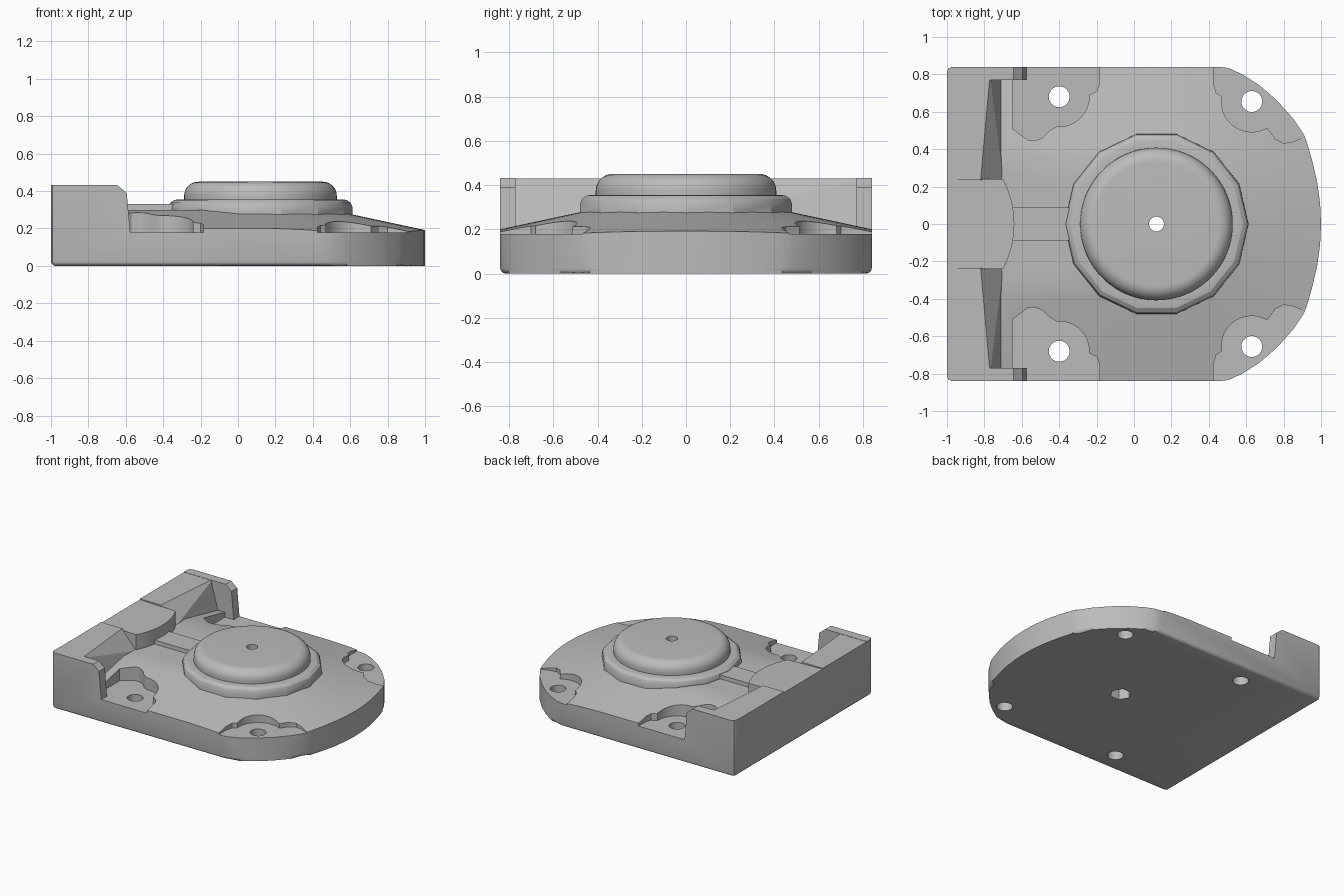
import bpy, bmesh, math
from mathutils import Vector

if "Cube" in bpy.data.objects:
    bpy.data.objects.remove(bpy.data.objects["Cube"])

CX = 0.12                                   # axis of the round hub
grey = bpy.data.materials.new("plain_grey")
grey.diffuse_color = (0.5, 0.5, 0.5, 1)
grey.use_nodes = True
grey.node_tree.nodes["Principled BSDF"].inputs["Base Color"].default_value = grey.diffuse_color


def make(name, bm):
    bmesh.ops.recalc_face_normals(bm, faces=bm.faces)
    me = bpy.data.meshes.new(name)
    bm.to_mesh(me)
    bm.free()
    me.materials.append(grey)
    ob = bpy.data.objects.new(name, me)
    bpy.context.collection.objects.link(ob)
    return ob


def prism(name, pts, a, b, axis="z", bevel=0):
    """Extrude a plan (axis z) or an x-z profile (axis y) from a to b."""
    bm = bmesh.new()
    place = (lambda p, h: (p[0], p[1], h)) if axis == "z" else (lambda p, h: (p[0], h, p[1]))
    low = [bm.verts.new(place(p, a)) for p in pts]
    high = [bm.verts.new(place(p, b)) for p in pts]
    base = bm.faces.new(low)
    bm.faces.new(high)
    for i in range(len(pts)):
        j = (i + 1) % len(pts)
        bm.faces.new((low[i], low[j], high[j], high[i]))
    if bevel:
        bmesh.ops.bevel(bm, geom=list(base.edges), offset=bevel, segments=3,
                        profile=0.5, affect="EDGES")
    return make(name, bm)


def hull(name, pts):
    bm = bmesh.new()
    for p in pts:
        bm.verts.new(p)
    res = bmesh.ops.convex_hull(bm, input=bm.verts)
    bmesh.ops.dissolve_limit(bm, angle_limit=0.001, verts=bm.verts, edges=bm.edges)
    return make(name, bm)


def lathe(name, profile, n, x=CX, y=0):
    """Closed solid of revolution from (radius, z) pairs."""
    bm = bmesh.new()
    rings = [[bm.verts.new((x + r * math.cos(2 * math.pi * k / n),
                            y + r * math.sin(2 * math.pi * k / n), z)) for k in range(n)]
             for r, z in profile]
    for lo, hi in zip(rings, rings[1:]):
        for k in range(n):
            m = (k + 1) % n
            bm.faces.new((lo[k], lo[m], hi[m], hi[k]))
    bm.faces.new(rings[0])
    bm.faces.new(rings[-1])
    return make(name, bm)


def combine(target, tool, op):
    mod = target.modifiers.new(op.lower(), "BOOLEAN")
    mod.operation, mod.solver, mod.object = op, "EXACT", tool
    bpy.context.view_layer.objects.active = target
    bpy.ops.object.modifier_apply(modifier=mod.name)
    bpy.data.objects.remove(tool, do_unlink=True)


def arc(cx, cy, r, a0, a1, n):
    return [(cx + r * math.cos(math.radians(a0 + (a1 - a0) * i / n)),
             cy + r * math.sin(math.radians(a0 + (a1 - a0) * i / n))) for i in range(n + 1)]


# sloping deck: straight gable at the back, half cone round the hub at the front
def deck_z(d):
    return 0.38 - 0.214 * d


pts = []
for r, z in ((1.2, -0.1), (1.2, deck_z(1.2)), (0.374, 0.30)):
    pts += [(x, y, z) for x, y in arc(CX, 0, r, -90, 90, 32)]
    pts += [(-1.2, r, z), (-1.2, -r, z)]
body = hull("base_plate", pts)

# screw pockets, open to the outer edge
rear = ([(-0.185, 1.0), (-0.185, 0.75), (-0.20, 0.71), (-0.24, 0.69)]
        + arc(-0.4, 0.68, 0.16, 0, -95, 12)
        + [(-0.45, 0.50), (-0.49, 0.46), (-0.53, 0.445), (-0.57, 0.45), (-0.65, 0.51), (-0.65, 1.0)])
front = ([(0.425, 1.0), (0.425, 0.75), (0.44, 0.70), (0.47, 0.68)]
         + arc(0.63, 0.655, 0.163, 175, 300, 14)
         + [(0.755, 0.455), (0.80, 0.432), (0.85, 0.44), (0.91, 0.465), (1.05, 0.51), (1.05, 1.0)])
for s in (1, -1):
    for plan in (rear, front):
        combine(body, prism("pocket", [(x, s * y) for x, y in plan], 0.178, 0.6), "DIFFERENCE")

# rear wall: two sloped halves, end tabs and a bowed middle
for s in (1, -1):
    sides = []
    for y, top, toe, z in ((0.235, -0.82, -0.70, 0.29), (0.80, -0.77, -0.71, 0.205)):
        sides += [(-1.2, s * y, 0.1), (-1.2, s * y, 0.43), (top, s * y, 0.43),
                  (toe, s * y, z), (toe, s * y, 0.1)]
    combine(body, hull("wall_half", sides), "UNION")
    tab = [(-1.25, 0.08), (-1.25, 0.432), (-0.645, 0.432), (-0.595, 0.39), (-0.575, 0.17), (-0.575, 0.08)]
    combine(body, prism("wall_tab", tab, s * 0.77, s * 0.95, "y"), "UNION")
bow = [(-1.22, 0.24), (-1.22, -0.24)] + arc(-1.15, 0, 0.51, -28, 28, 16)
bow_block = prism("wall_bow", bow, 0.09, 0.43)
for v in bow_block.data.vertices:           # lip falls slightly towards the hub
    if v.co.z > 0.2 and v.co.x > -0.9:
        v.co.z = 0.415
combine(body, bow_block, "UNION")

# raised rib between wall and hub
rib = prism("rib", [(-0.8, -0.1), (-0.2, -0.1), (-0.2, 0.1), (-0.8, 0.1)], 0.07, 0.33)
for v in rib.data.vertices:
    if v.co.z > 0.2:
        v.co.y *= 0.88
combine(body, rib, "UNION")

# fourteen-sided collar and rounded dome
combine(body, lathe("collar", [(0.495, 0.06), (0.492, 0.315), (0.482, 0.338), (0.462, 0.352),
                               (0.445, 0.355)], 14), "UNION")
dome = [(0.408, 0.05), (0.408, 0.375)]
dome += [(r, z) for r, z in arc(0.333, 0.375, 0.075, 10, 90, 8)]
combine(body, lathe("dome", dome, 64), "UNION")

# trim everything to the plate outline with a rounded lower edge
half = [(-1, 0.815), (-0.992, 0.832), (-0.975, 0.84), (0.465, 0.84), (0.51, 0.832), (0.58, 0.80),
        (0.67, 0.742), (0.76, 0.665), (0.85, 0.565), (0.91, 0.475), (0.925, 0.435),
        (0.955, 0.33), (0.98, 0.22), (0.995, 0.11)]
outline = half + [(1, 0)] + [(x, -y) for x, y in reversed(half)]
combine(body, prism("outline", outline, 0, 0.7, bevel=0.025), "INTERSECT")

# screw holes, centre bore and hexagonal nut recess
for s in (1, -1):
    for x, y in ((-0.4, 0.68), (0.63, 0.655)):
        combine(body, lathe("hole", [(0.056, -0.2), (0.056, 0.7)], 32, x, s * y), "DIFFERENCE")
combine(body, lathe("bore", [(0.04, -0.2), (0.04, 0.7)], 24), "DIFFERENCE")
combine(body, lathe("nut_recess", [(0.075, -0.2), (0.075, 0.12)], 6), "DIFFERENCE")

body.data.materials.clear()
body.data.materials.append(grey)
for p in body.data.polygons:
    p.material_index = 0
bpy.ops.object.select_all(action="DESELECT")
body.select_set(True)
bpy.context.view_layer.objects.active = body
bpy.ops.object.shade_smooth_by_angle(angle=math.radians(25))
